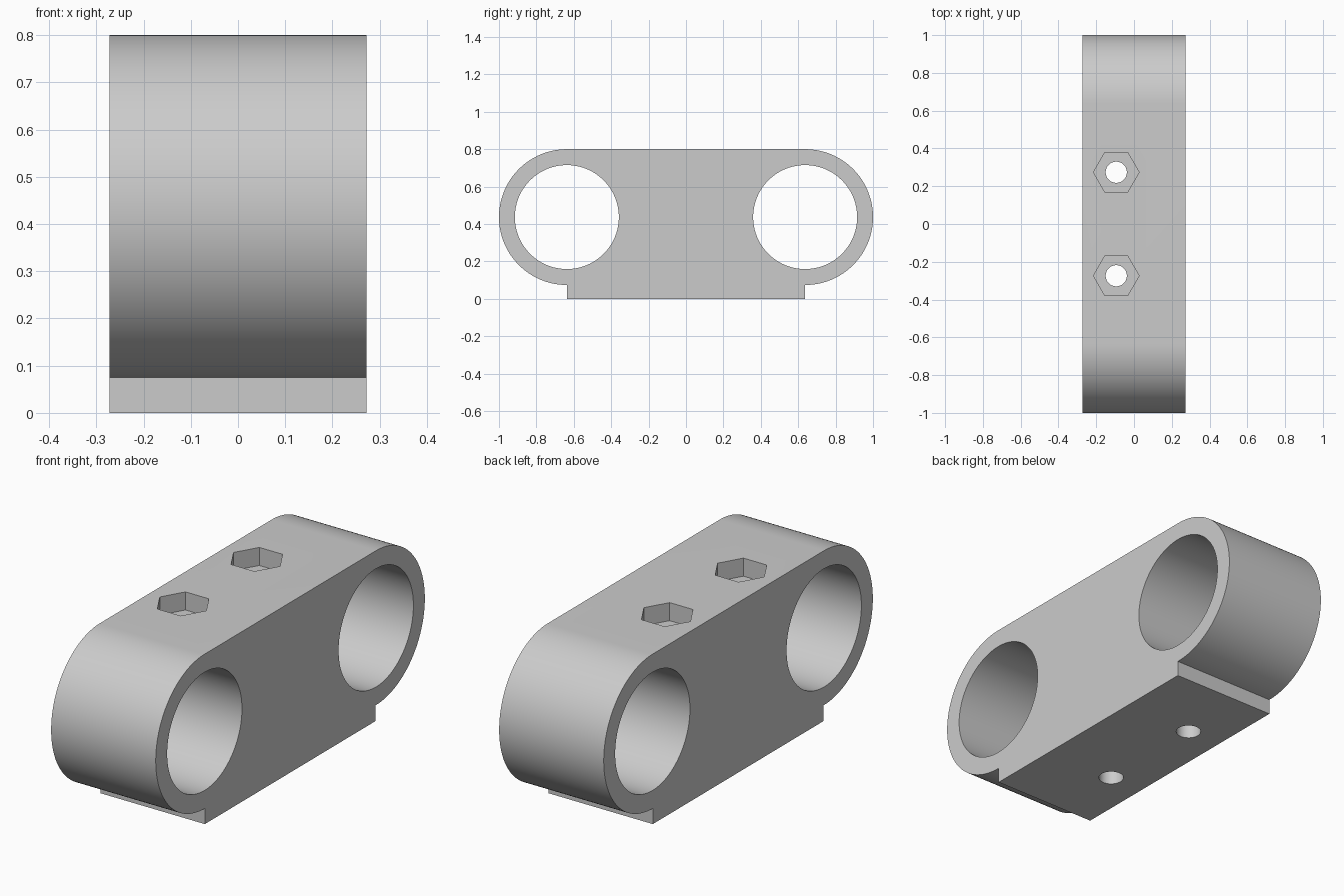
import bpy, bmesh
from math import cos, sin, pi, radians
from mathutils import Vector

if "Cube" in bpy.data.objects:
    bpy.data.objects.remove(bpy.data.objects["Cube"])

HALF_W = 0.272                # half thickness along x
CY, CZ = 0.637, 0.437         # bore centres
R_OUT, R_BORE = 0.363, 0.278
FOOT_Y = 0.635
BOLT_X, BOLT_Y = -0.094, 0.274
R_BOLT, R_NUT, NUT_DEPTH = 0.056, 0.121, 0.085

grey = bpy.data.materials.new("light grey")
grey.use_nodes = True
grey.diffuse_color = (0.6, 0.6, 0.6, 1)
grey.node_tree.nodes["Principled BSDF"].inputs["Base Color"].default_value = (0.6, 0.6, 0.6, 1)


def arc(u, v, r, start, end, n):
    """n + 1 points along an arc, angles in half turns."""
    angles = [pi * (start + (end - start) * i / n) for i in range(n + 1)]
    return [(u + r * cos(a), v + r * sin(a)) for a in angles]


def prism(name, outline, axis, low, high):
    """Extrude a 2D outline along x (outline in y, z) or z (outline in x, y)."""
    bm = bmesh.new()
    place = (lambda u, v: (low, u, v)) if axis == "x" else (lambda u, v: (u, v, low))
    face = bm.faces.new([bm.verts.new(place(u, v)) for u, v in outline])
    ext = bmesh.ops.extrude_face_region(bm, geom=[face])["geom"]
    move = Vector((high - low, 0, 0) if axis == "x" else (0, 0, high - low))
    bmesh.ops.translate(bm, vec=move, verts=[g for g in ext if isinstance(g, bmesh.types.BMVert)])
    bmesh.ops.recalc_face_normals(bm, faces=bm.faces)
    mesh = bpy.data.meshes.new(name)
    bm.to_mesh(mesh)
    bm.free()
    mesh.materials.append(grey)
    obj = bpy.data.objects.new(name, mesh)
    bpy.context.collection.objects.link(obj)
    return obj


# Clamp body: two rounded ends joined by a flat top, with a stepped foot
half = [(FOOT_Y, 0), (FOOT_Y, CZ - R_OUT)] + arc(CY, CZ, R_OUT, -0.5, 0.5, 64)
outline = half + [(-y, z) for y, z in reversed(half)]
body = prism("clamp_body", outline, "x", -HALF_W, HALF_W)

# Cutters: tube bores, bolt holes and hexagonal nut pockets on both ends
cutters = []
for side, s in (("front", -1), ("back", 1)):
    bore = arc(s * CY, CZ, R_BORE, 0, 2, 96)[:-1]
    bolt = arc(BOLT_X, s * BOLT_Y, R_BOLT, 0, 2, 48)[:-1]
    nut = arc(BOLT_X, s * BOLT_Y, R_NUT, 0, 2, 6)[:-1]
    cutters += [
        prism(side + "_bore_cutter", bore, "x", -1, 1),
        prism(side + "_bolt_cutter", bolt, "z", -0.5, 1.5),
        prism(side + "_nut_cutter", nut, "z", 0.8 - NUT_DEPTH, 1.2),
    ]

bpy.ops.object.select_all(action="DESELECT")
body.select_set(True)
bpy.context.view_layer.objects.active = body
for cutter in cutters:
    cutter.hide_render = True
    mod = body.modifiers.new(cutter.name, "BOOLEAN")
    mod.operation, mod.solver, mod.object = "DIFFERENCE", "EXACT", cutter
    bpy.ops.object.modifier_apply(modifier=mod.name)
    bpy.data.objects.remove(cutter)

bpy.ops.object.shade_smooth_by_angle(angle=radians(30))
